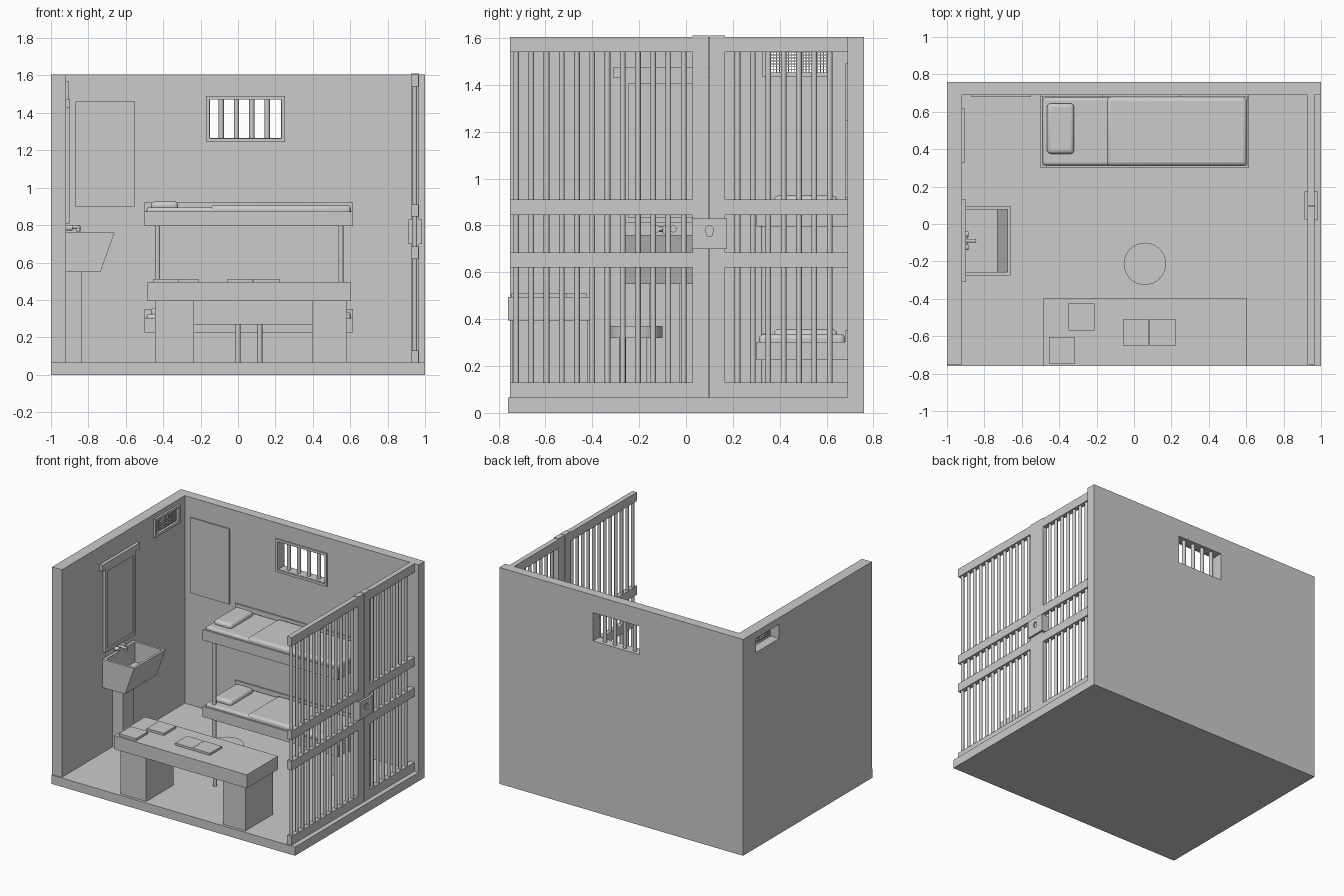
import bpy, bmesh, math
from mathutils import Matrix, Vector

if "Cube" in bpy.data.objects:
    bpy.data.objects.remove(bpy.data.objects["Cube"])


def finish(name, bm, bevel=0, seg=3, smooth=False):
    bmesh.ops.recalc_face_normals(bm, faces=bm.faces)
    me = bpy.data.meshes.new(name)
    bm.to_mesh(me)
    bm.free()
    ob = bpy.data.objects.new(name, me)
    bpy.context.collection.objects.link(ob)
    bpy.ops.object.select_all(action='DESELECT')
    bpy.context.view_layer.objects.active = ob
    ob.select_set(True)
    if bevel:
        m = ob.modifiers.new("bevel", 'BEVEL')
        m.width, m.segments = bevel, seg
    if smooth:
        bpy.ops.object.shade_smooth_by_angle(angle=math.radians(40))
    return ob


def add_box(bm, x0, x1, y0, y1, z0, z1):
    c = Matrix.Translation(((x0 + x1) / 2, (y0 + y1) / 2, (z0 + z1) / 2))
    bmesh.ops.create_cube(bm, size=1, matrix=c @ Matrix.Diagonal((x1 - x0, y1 - y0, z1 - z0, 1)))


def boxes(name, *dims, **kw):
    bm = bmesh.new()
    for d in dims:
        add_box(bm, *d)
    return finish(name, bm, **kw)


def rods(name, r, *ends, sides=12):
    bm = bmesh.new()
    for a, b in ends:
        a, b = Vector(a), Vector(b)
        rot = Vector((0, 0, 1)).rotation_difference(b - a).to_matrix().to_4x4()
        bmesh.ops.create_cone(bm, cap_ends=True, segments=sides, radius1=r, radius2=r,
                              depth=(b - a).length, matrix=Matrix.Translation((a + b) / 2) @ rot)
    return finish(name, bm, smooth=True)


def prism_y(name, pts, y0, y1):
    bm = bmesh.new()
    f = bm.faces.new([bm.verts.new((x, y0, z)) for x, z in pts])
    g = bmesh.ops.extrude_face_region(bm, geom=[f])
    bmesh.ops.translate(bm, vec=(0, y1 - y0, 0),
                        verts=[v for v in g['geom'] if isinstance(v, bmesh.types.BMVert)])
    return finish(name, bm)


def cut(ob, cutter):
    m = ob.modifiers.new("cut", 'BOOLEAN')
    m.object, m.operation, m.solver = cutter, 'DIFFERENCE', 'EXACT'
    bpy.context.view_layer.objects.active = ob
    bpy.ops.object.modifier_apply(modifier=m.name)
    bpy.data.objects.remove(cutter)


def frame_xz(x0, x1, z0, z1, t, y0, y1):
    return [(x0, x1, y0, y1, z0, z0 + t), (x0, x1, y0, y1, z1 - t, z1),
            (x0, x0 + t, y0, y1, z0 + t, z1 - t), (x1 - t, x1, y0, y1, z0 + t, z1 - t)]


def frame_yz(y0, y1, z0, z1, t, x0, x1):
    return [(x0, x1, b0, b1, c0, c1) for b0, b1, _, _, c0, c1 in frame_xz(y0, y1, z0, z1, t, 0, 0)]


# floor and walls with openings
F = 0.065
boxes("floor", (-1, 1, -0.76, 0.76, 0, F))
back = boxes("back_wall", (-1, 1, 0.69, 0.76, F, 1.605))
cut(back, boxes("window_cutter", (-0.15, 0.23, 0.6, 0.8, 1.265, 1.475)))
left = boxes("left_wall", (-1, -0.92, -0.75, 0.69, F, 1.605))
cut(left, boxes("vent_cutter", (-1.1, -0.8, 0.335, 0.61, 1.45, 1.555)))

# barred window
boxes("window_frame", *frame_xz(-0.17, 0.25, 1.245, 1.49, 0.018, 0.68, 0.70))
rods("window_bars", 0.014, *[((x, 0.725, 1.265), (x, 0.725, 1.475))
                             for x in (-0.09, -0.008, 0.074, 0.156)])

# vent with fine grille
boxes("vent_frame", *frame_yz(0.325, 0.62, 1.435, 1.57, 0.018, -0.93, -0.905))
boxes("vent_grille",
      *[(-0.925, -0.921, 0.335 + 0.0125 * i, 0.3385 + 0.0125 * i, 1.45, 1.555) for i in range(1, 22)],
      *[(-0.925, -0.921, 0.335, 0.61, 1.45 + 0.0125 * i, 1.4535 + 0.0125 * i) for i in range(1, 8)])

# poster, mirror and lamp above it
boxes("poster", (-0.87, -0.55, 0.68, 0.69, 0.90, 1.46))
boxes("mirror_frame", *frame_yz(-0.27, 0.09, 0.81, 1.43, 0.024, -0.92, -0.90))
boxes("mirror_glass", (-0.92, -0.91, -0.25, 0.07, 0.83, 1.41))
boxes("mirror_shelf", (-0.92, -0.897, -0.31, 0.13, 1.43, 1.475))

# sink with basin cavity, pedestal and tap
sink = prism_y("sink", [(-0.92, 0.76), (-0.66, 0.76), (-0.735, 0.55), (-0.92, 0.55)], -0.275, 0.095)
cut(sink, prism_y("basin_cutter", [(-0.90, 0.78), (-0.67, 0.78), (-0.73, 0.61), (-0.90, 0.61)],
                  -0.257, 0.077))
boxes("sink_pedestal", (-0.92, -0.835, -0.155, -0.025, F, 0.55))
rods("tap", 0.01, ((-0.92, -0.09, 0.79), (-0.845, -0.09, 0.79)),
     ((-0.853, -0.09, 0.795), (-0.853, -0.09, 0.765)), ((-0.90, -0.125, 0.785), (-0.90, -0.055, 0.785)))
rods("tap_knobs", 0.015, *[((-0.92, y, 0.785), (-0.885, y, 0.785)) for y in (-0.125, -0.055)])

# two bunks
for n, z in (("lower", 0.225), ("upper", 0.795)):
    boxes(n + "_bunk_frame", (-0.5, 0.615, 0.30, 0.69, z, z + 0.015),
          *[(a, b, c, d, z + 0.015, z + 0.078) for a, b, c, d in (
              (-0.5, 0.615, 0.30, 0.312, ), (-0.5, -0.488, 0.312, 0.678), (0.603, 0.615, 0.312, 0.678))],
          (-0.5, 0.615, 0.678, 0.69, z + 0.015, z + 0.127))
    boxes(n + "_mattress", (-0.488, 0.59, 0.314, 0.676, z + 0.015, z + 0.1), bevel=0.015, smooth=True)
    boxes(n + "_blanket", (-0.145, 0.603, 0.312, 0.678, z + 0.015, z + 0.112), bevel=0.02, smooth=True)
    boxes(n + "_pillow", (-0.465, -0.32, 0.375, 0.645, z + 0.085, z + 0.132), bevel=0.02, smooth=True)
rods("bunk_posts", 0.014, *[((x, 0.335, a), (x, 0.335, b)) for x in (-0.43, 0.55)
                            for a, b in ((F, 0.225), (0.24, 0.795))])

# desk with books
boxes("desk_top", (-0.485, 0.605, -0.76, -0.395, 0.395, 0.495))
boxes("desk_legs", (-0.445, -0.235, -0.74, -0.42, F, 0.395), (0.395, 0.58, -0.74, -0.42, F, 0.395))
boxes("desk_apron", (-0.235, 0.395, -0.445, -0.425, 0.27, 0.395))
boxes("books", (-0.35, -0.21, -0.57, -0.425, 0.495, 0.512), (-0.455, -0.315, -0.745, -0.605, 0.495, 0.512))
boxes("open_book", (-0.06, 0.08, -0.65, -0.51, 0.495, 0.511), (0.082, 0.225, -0.65, -0.51, 0.495, 0.511))

# stool
rods("stool_seat", 0.113, ((0.058, -0.213, 0.32), (0.058, -0.213, 0.37)), sides=32)
rods("stool_legs", 0.014, *[((0.058 + sx * 0.058, -0.213 + sy * 0.058, F), (0.058 + sx * 0.058, -0.213 + sy * 0.058, 0.32))
                            for sx in (-1, 1) for sy in (-1, 1)])

# barred side: rails, posts and bars
boxes("cage_rails", *[(0.928, 0.965, a, b, z, z + 0.065) for a, b in ((-0.75, 0.028), (0.167, 0.69))
                      for z in (F, 0.62, 0.845, 1.54)])
boxes("door_posts", (0.928, 0.967, 0.028, 0.096, F, 1.61), (0.928, 0.967, 0.1, 0.167, F, 1.61))
rods("cage_bars", 0.012, *[((0.946, y, F + 0.03), (0.946, y, 1.57)) for y in
                           [-0.725 + 0.065 * i for i in range(12)] + [0.22 + 0.0655 * i for i in range(7)]])

# lock with keyhole
lock = boxes("lock", (0.912, 0.983, 0.025, 0.175, 0.70, 0.83))
bm = bmesh.new()
pts = [(0.1 + 0.018 * math.cos(math.radians(a)), 0.78 + 0.018 * math.sin(math.radians(a)))
       for a in range(-40, 221, 20)] + [(0.09, 0.755), (0.11, 0.755)]
f = bm.faces.new([bm.verts.new((0.973, y, z)) for y, z in pts])
g = bmesh.ops.extrude_face_region(bm, geom=[f])
bmesh.ops.translate(bm, vec=(0.03, 0, 0), verts=[v for v in g['geom'] if isinstance(v, bmesh.types.BMVert)])
cut(lock, finish("keyhole_cutter", bm))
